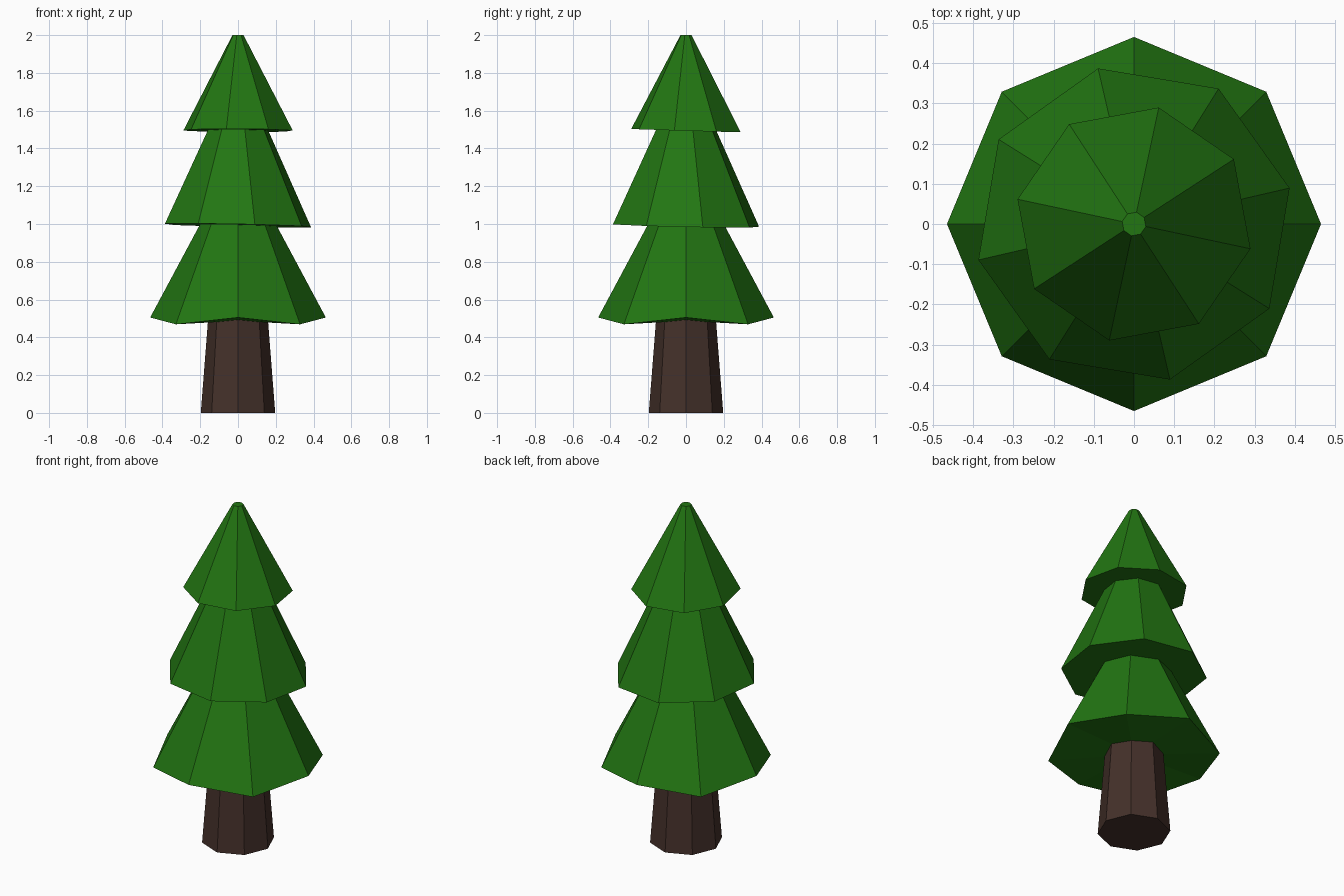
import bpy, bmesh
from math import sin, cos, radians

if "Cube" in bpy.data.objects:
    bpy.data.objects.remove(bpy.data.objects["Cube"])

SIDES = 8

def material(name, rgb):
    m = bpy.data.materials.new(name)
    m.diffuse_color = (*rgb, 1)
    m.use_nodes = True
    m.node_tree.nodes["Principled BSDF"].inputs["Base Color"].default_value = m.diffuse_color
    return m

green = material("needle_green", (0.016, 0.18, 0.006))
brown = material("bark_brown", (0.058, 0.030, 0.023))

def ring(bm, radius, z, turn, tilt=(0, 0), zigzag=0):
    """Octagon of vertices; tilt leans the rim, zigzag lifts alternate corners."""
    verts = []
    for i in range(SIDES):
        a = radians(turn) + radians(360 / SIDES) * i
        x, y = radius * cos(a), radius * sin(a)
        lift = zigzag if i % 2 == 0 else -zigzag
        verts.append(bm.verts.new((x, y, z + tilt[0] * x + tilt[1] * y + lift)))
    return verts

def frustum(name, mat, r0, z0, r1, z1, turn=0, tilt=(0, 0), zigzag=0):
    bm = bmesh.new()
    low = ring(bm, r0, z0, turn, tilt, zigzag)
    top = ring(bm, r1, z1, turn)
    centre = bm.verts.new((0, 0, z0))
    for i in range(SIDES):
        j = (i + 1) % SIDES
        bm.faces.new((low[i], low[j], top[j], top[i]))
        bm.faces.new((low[j], low[i], centre))
    bm.faces.new(top)
    me = bpy.data.meshes.new(name)
    bm.to_mesh(me)
    bm.free()
    me.materials.append(mat)
    ob = bpy.data.objects.new(name, me)
    bpy.context.collection.objects.link(ob)
    return ob

# Tapered trunk
frustum("trunk", brown, 0.197, 0.0, 0.158, 0.50)

# Three stacked, slightly twisted and tilted foliage tiers
frustum("lower_foliage", green, 0.465, 0.487, 0.20, 1.0, zigzag=0.018)
frustum("middle_foliage", green, 0.397, 0.992, 0.162, 1.50, turn=13, tilt=(-0.02, -0.02))
frustum("upper_foliage", green, 0.296, 1.495, 0.03, 2.0, turn=33, tilt=(-0.005, -0.03))
